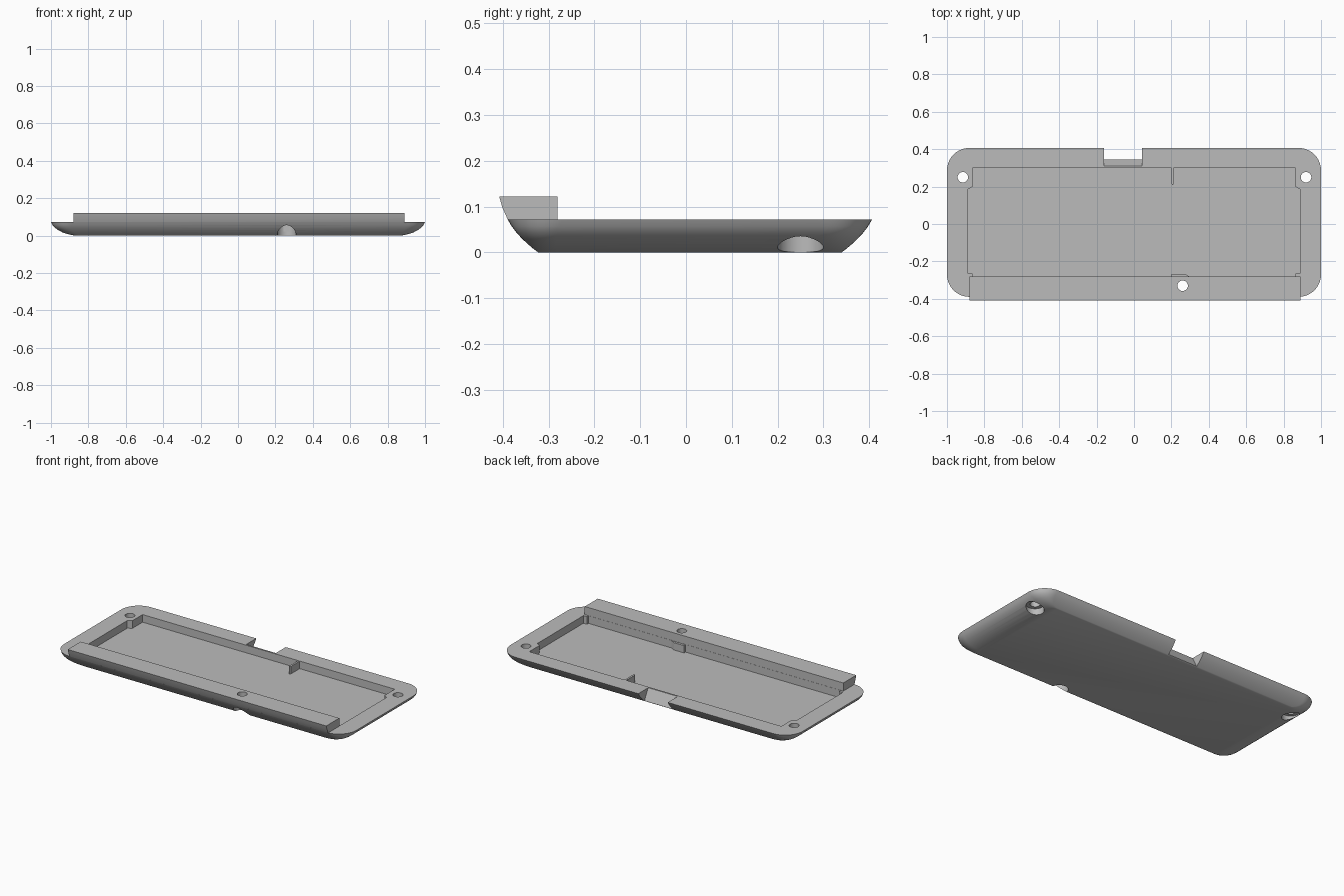
import bpy, bmesh, math

cube = bpy.data.objects.get("Cube")
if cube:
    bpy.data.objects.remove(cube, do_unlink=True)

grey = bpy.data.materials.new("plain grey")
grey.use_nodes = True
colour = (0.5, 0.5, 0.5, 1)
grey.diffuse_color = colour
grey.node_tree.nodes["Principled BSDF"].inputs["Base Color"].default_value = colour

RIM = 0.072      # height of the flat rim
FLOOR = 0.025    # height of the pocket floor
TOP = 0.122      # height of the front ridge


def loft(name, rings):
    """Closed solid through rings of equal point count."""
    bm = bmesh.new()
    loops = [[bm.verts.new(p) for p in ring] for ring in rings]
    for low, high in zip(loops, loops[1:]):
        for i in range(len(low)):
            j = (i + 1) % len(low)
            bm.faces.new((low[i], low[j], high[j], high[i]))
    bm.faces.new(loops[0][::-1])
    bm.faces.new(loops[-1])
    bmesh.ops.recalc_face_normals(bm, faces=bm.faces)
    mesh = bpy.data.meshes.new(name)
    bm.to_mesh(mesh)
    bm.free()
    mesh.materials.append(grey)
    obj = bpy.data.objects.new(name, mesh)
    bpy.context.collection.objects.link(obj)
    return obj


def prism_z(name, outline, z0, z1):
    return loft(name, [[(x, y, z) for x, y in outline] for z in (z0, z1)])


def prism_x(name, profile, x0, x1):
    return loft(name, [[(x, y, z) for y, z in profile] for x in (x0, x1)])


def cylinder(name, x, y, radius, z0, z1, sides=32):
    angles = [2 * math.pi * i / sides for i in range(sides)]
    return prism_z(name, [(x + radius * math.cos(a), y + radius * math.sin(a))
                          for a in angles], z0, z1)


def combine(target, tool, operation):
    """Apply a boolean and discard the helper."""
    tool.hide_render = True
    mod = target.modifiers.new("combine", 'BOOLEAN')
    mod.object = tool
    mod.operation = operation
    mod.solver = 'EXACT'
    bpy.context.view_layer.objects.active = target
    bpy.ops.object.modifier_apply(modifier=mod.name)
    bpy.data.objects.remove(tool, do_unlink=True)


def wall_offset(z):
    """Outward sweep of the long walls with height."""
    return 1.35 * z - 5.9 * z * z


def rounded_ring(half_x, front, back, radius, z, steps=10):
    ring = []
    corners = ((1, back), (-1, back), (-1, front), (1, front))
    for k, (side, y) in enumerate(corners):
        cx = side * (half_x - radius)
        cy = y - radius if y > 0 else y + radius
        for i in range(steps + 1):
            a = math.pi / 2 * (k + i / steps)
            ring.append((cx + radius * math.cos(a), cy + radius * math.sin(a), z))
    return ring


# Curved tray body
layers = [(0, 0.87), (0.003, 0.89), (0.009, 0.915), (0.018, 0.94), (0.03, 0.963),
          (0.043, 0.98), (0.057, 0.992), (RIM, 1.0)]
tray = loft("tray", [
    rounded_ring(hx, -0.323 - wall_offset(z), 0.34 + wall_offset(z),
                 0.04 + 0.08 * z / RIM, z) for z, hx in layers])

# Raised ridge along the front
ridge = prism_x("ridge", [(-0.281, 0.05), (-0.281, TOP), (-0.408, TOP),
                          (-0.401, 0.098), (-0.3895, RIM), (-0.36, 0.05)],
                -0.88, 0.89)
combine(tray, ridge, 'UNION')

# Pocket with stepped corners
half = [(0.863, -0.28), (0.863, -0.265), (0.888, -0.265), (0.888, 0.185),
        (0.863, 0.2), (0.863, 0.3)]
outline = half + [(-x, y) for x, y in reversed(half)]
combine(tray, prism_z("pocket_cutter", outline, FLOOR, 0.2), 'DIFFERENCE')

# Sloped notch in the back edge
notch = prism_x("notch_cutter", [(0.306, 0.08), (0.354, -0.01), (0.5, -0.01), (0.5, 0.08)],
                -0.16, 0.042)
combine(tray, notch, 'DIFFERENCE')

# Screw holes with wide recesses underneath
for x, y, depth in ((-0.915, 0.25, 0.04), (0.92, 0.25, 0.04), (0.26, -0.33, 0.065)):
    combine(tray, cylinder("recess_cutter", x, y, 0.05, -0.02, depth), 'DIFFERENCE')
    combine(tray, cylinder("hole_cutter", x, y, 0.028, -0.02, 0.2), 'DIFFERENCE')

# Small rib on the back wall and tab on the front wall
rib = prism_z("back_rib", [(0.2, 0.302), (0.2, 0.215), (0.206, 0.207),
                           (0.212, 0.215), (0.212, 0.302)], FLOOR - 0.002, RIM - 0.001)
tab = prism_z("front_tab", [(0.2, -0.283), (0.3, -0.283), (0.27, -0.266),
                            (0.2, -0.266)], FLOOR - 0.002, 0.07)

# Smooth curved walls, crisp edges
bpy.ops.object.select_all(action='DESELECT')
tray.select_set(True)
bpy.context.view_layer.objects.active = tray
bpy.ops.object.shade_smooth_by_angle(angle=math.radians(30))
